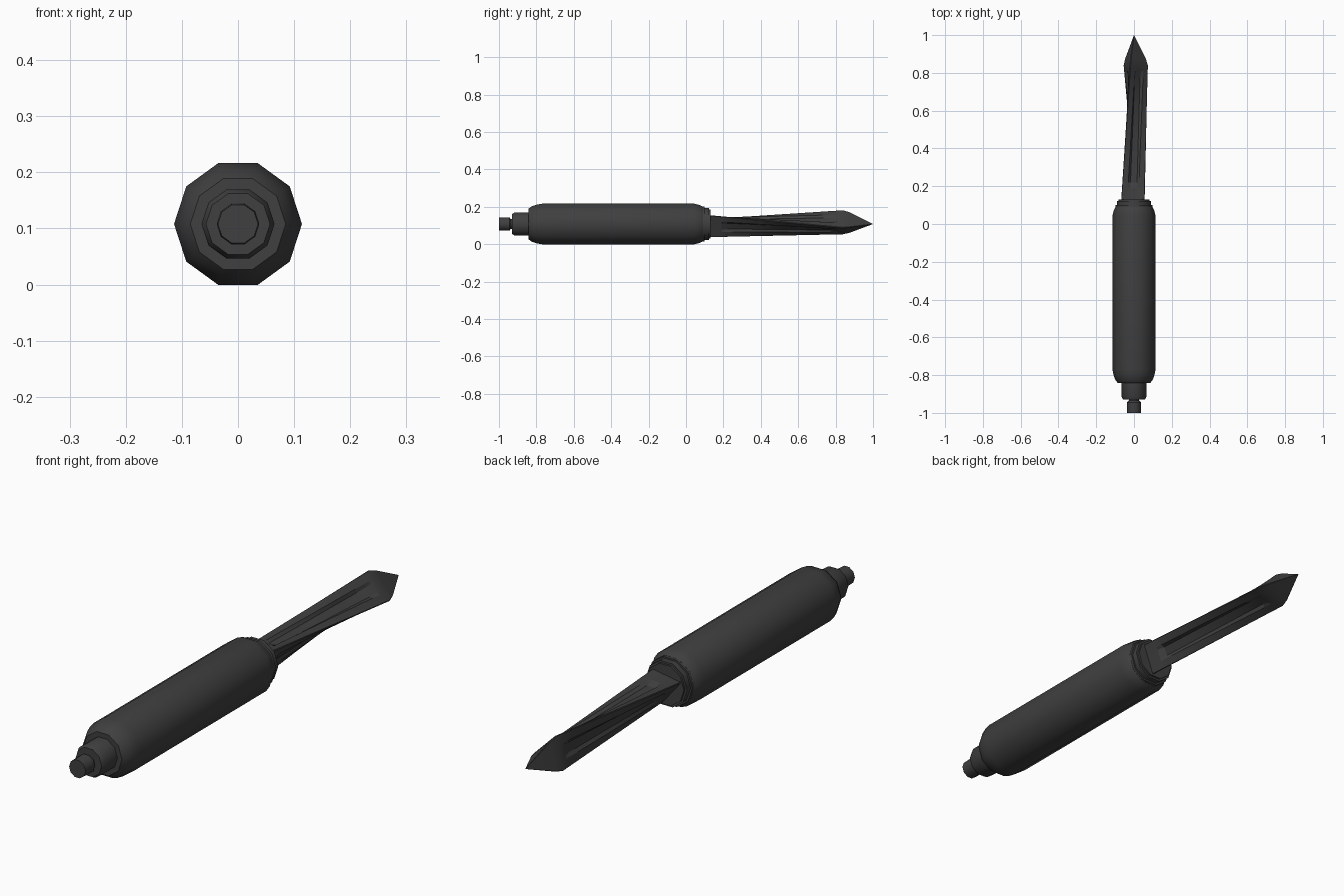
import bpy, bmesh, math
from mathutils import Vector

if "Cube" in bpy.data.objects:
    bpy.data.objects.remove(bpy.data.objects["Cube"])

ZC = 0.108   # height of the long axis

mat = bpy.data.materials.new("dark grey")
mat.diffuse_color = (0.05, 0.05, 0.05, 1)
mat.use_nodes = True
mat.node_tree.nodes["Principled BSDF"].inputs["Base Color"].default_value = mat.diffuse_color


def loft(name, rings, angle):
    """Skin a list of equal-length rings and cap both ends."""
    bm = bmesh.new()
    vs = [[bm.verts.new(p) for p in ring] for ring in rings]
    n = len(vs[0])
    for a, b in zip(vs, vs[1:]):
        for i in range(n):
            j = (i + 1) % n
            bm.faces.new((a[i], a[j], b[j], b[i]))
    bm.faces.new(vs[0])
    bm.faces.new(vs[-1])
    bmesh.ops.remove_doubles(bm, verts=bm.verts, dist=0.00001)
    bmesh.ops.recalc_face_normals(bm, faces=bm.faces)
    me = bpy.data.meshes.new(name)
    bm.to_mesh(me)
    bm.free()
    me.materials.append(mat)
    ob = bpy.data.objects.new(name, me)
    bpy.context.collection.objects.link(ob)
    bpy.ops.object.select_all(action='DESELECT')
    ob.select_set(True)
    bpy.context.view_layer.objects.active = ob
    bpy.ops.object.shade_smooth_by_angle(angle=math.radians(angle))
    return ob


def turned(name, profile):
    """Ten-sided turned part from (y, radius) pairs."""
    rings = [[(r * math.cos(math.tau * k / 10), y, ZC + r * math.sin(math.tau * k / 10))
              for k in range(10)] for y, r in profile]
    return loft(name, rings, 38)


# Handle parts along the axis
turned("end_knob", [(-1, 0.036), (-0.945, 0.038), (-0.935, 0.027), (-0.92, 0.027)])
turned("pommel", [(-0.93, 0.057), (-0.915, 0.065), (-0.83, 0.065)])
turned("grip", [(-0.843, 0.085), (-0.825, 0.099), (-0.80, 0.108), (-0.77, 0.114),
                (0.045, 0.114), (0.075, 0.106), (0.09, 0.098)])
turned("collar", [(0.08, 0.098), (0.10, 0.097), (0.10, 0.090), (0.122, 0.090),
                  (0.122, 0.082), (0.13, 0.082)])

# Three-edged twisted blade with a groove in each side
FRACTIONS = [0.03, 0.27, 0.36, 0.64, 0.73, 0.97]
Y0, Y1 = 0.12, 0.84


def corners(deg, r):
    return [Vector((r * math.cos(math.radians(deg + 120 * k)), 0,
                    r * math.sin(math.radians(deg + 120 * k)))) for k in range(3)]


start, end = corners(40, 0.075), corners(-15, 0.079)


def section(y, depth, scale=1.0):
    t = min((y - Y0) / (Y1 - Y0), 1)
    c = [a.lerp(b, t) * scale for a, b in zip(start, end)]
    ring = []
    for k in range(3):
        a, b = c[k], c[(k + 1) % 3]
        inward = -(a + b).normalized()
        for i, f in enumerate(FRACTIONS):
            p = a.lerp(b, f)
            if i in (2, 3):
                p = p + inward * depth
            ring.append((p.x, y, p.z + ZC))
    return ring


stations = [(Y0, 0, 1), (0.19, 0, 1), (0.22, 0.01, 1), (0.36, 0.01, 1), (0.50, 0.01, 1),
            (0.64, 0.01, 1), (0.775, 0.01, 1), (0.81, 0, 1), (Y1, 0, 1),
            (0.875, 0, 0.85), (1.0, 0, 0.004)]
loft("blade", [section(*s) for s in stations], 18)
